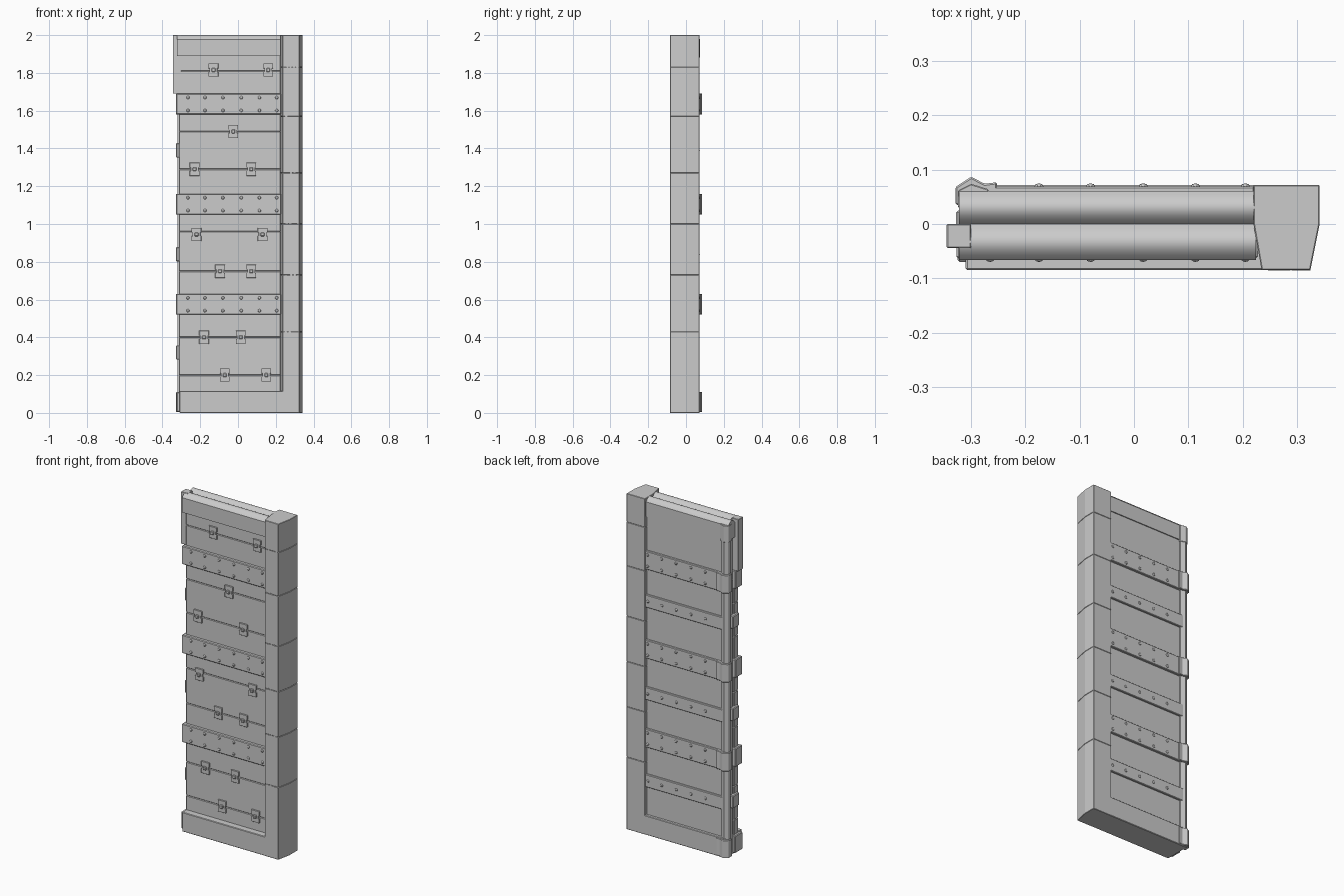
import bpy, bmesh, random
from mathutils import Matrix

if "Cube" in bpy.data.objects:
    bpy.data.objects.remove(bpy.data.objects["Cube"])

random.seed(3)


def finish(bm, name, bevel=0.0):
    bmesh.ops.recalc_face_normals(bm, faces=bm.faces)
    me = bpy.data.meshes.new(name)
    bm.to_mesh(me)
    bm.free()
    ob = bpy.data.objects.new(name, me)
    bpy.context.collection.objects.link(ob)
    if bevel:
        m = ob.modifiers.new("bevel", 'BEVEL')
        m.width, m.segments, m.limit_method = bevel, 1, 'ANGLE'
    return ob


def box(name, x0, x1, y0, y1, z0, z1, bevel=0.002):
    bm = bmesh.new()
    bmesh.ops.create_cube(bm, size=1)
    for v in bm.verts:
        v.co = ((x0 + x1) / 2 + v.co.x * (x1 - x0),
                (y0 + y1) / 2 + v.co.y * (y1 - y0),
                (z0 + z1) / 2 + v.co.z * (z1 - z0))
    return finish(bm, name, bevel)


def prism(name, pts, a, b, axis='z', bevel=0.0):
    """Extrude a profile: (x, y) points along z, (y, z) along x, or (x, z) along y."""
    put = {'z': lambda p, q, t: (p, q, t),
           'x': lambda p, q, t: (t, p, q),
           'y': lambda p, q, t: (p, t, q)}[axis]
    bm = bmesh.new()
    lo = [bm.verts.new(put(p, q, a)) for p, q in pts]
    hi = [bm.verts.new(put(p, q, b)) for p, q in pts]
    bm.faces.new(lo)
    bm.faces.new(hi)
    n = len(pts)
    for i in range(n):
        j = (i + 1) % n
        bm.faces.new((lo[i], lo[j], hi[j], hi[i]))
    return finish(bm, name, bevel)


def rivets(name, xs, zs, y, side):
    """Rows of low domed rivets on a face looking toward side * y."""
    bm = bmesh.new()
    for x in xs:
        for z in zs:
            mat = Matrix.Translation((x, y, z)) @ Matrix.Diagonal((1, 0.7, 1, 1))
            bmesh.ops.create_uvsphere(bm, u_segments=8, v_segments=6, radius=0.0085, matrix=mat)
    return finish(bm, name)


RIVET_X = [-0.265, -0.175, -0.08, 0.017, 0.113, 0.205]
STRAPS = [(0.52, 0.63), (1.05, 1.16), (1.58, 1.69)]

# Tapered side post, stacked in chipped blocks
POST = [(0.22, 0.072), (0.342, 0.072), (0.342, 0.0), (0.325, -0.085), (0.235, -0.085), (0.22, 0.0)]
levels = [0, 0.43, 0.73, 1.0, 1.27, 1.57, 1.83, 2.0]
for i in range(7):
    prism("post_block", POST, levels[i], levels[i + 1], bevel=0.002)
for z in levels[1:-1]:
    for k in range(4):
        x = 0.25 + 0.02 * k + random.uniform(-0.006, 0.006)
        zz = z + random.uniform(-0.004, 0.004)
        box("joint_chip", x, x + 0.012, -0.0858, -0.08, zz - 0.002, zz + 0.002, 0)

# Bottom rail
prism("bottom_rail", [(-0.31, -0.085), (0.24, -0.085), (0.24, 0.072), (-0.31, 0.072)],
      0, 0.115, bevel=0.003)

# Core between the front and back boards
box("panel_core", -0.295, 0.23, -0.03, 0.045, 0.1, 1.96, 0)

# Front planks
seams = [0.11, 0.2, 0.4, 0.575, 0.75, 0.96, 1.105, 1.29, 1.49, 1.635, 1.81, 1.95]
for a, b in zip(seams, seams[1:]):
    box("front_plank", -0.313, 0.225, -0.045, -0.004, a, b, 0.0035)

# Back planks
backs = [0.1, 0.32, 0.575, 0.84, 1.105, 1.39, 1.635, 1.95]
for a, b in zip(backs, backs[1:]):
    box("back_plank", -0.31, 0.225, 0.004, 0.055, a, b, 0.002)

# Rounded top boards, front and back
for name, y0, y1 in (("front_top_board", -0.066, 0.0), ("back_top_board", 0.0, 0.061)):
    w = y1 - y0
    arch = [(y0 + w * t, 1.978 + 0.022 * (1 - (2 * t - 1) ** 2)) for t in [i / 8 for i in range(9)]]
    top = prism(name, [(y0, 1.89)] + arch + [(y1, 1.89)], -0.322, 0.225, 'x')
    top.data.shade_smooth()
    top.data.set_sharp_from_angle(angle=0.5)

# Latch edge plate on the upper free side
box("upper_edge_plate", -0.345, -0.3, -0.0445, 0.0, 1.69, 2.0)

# Iron straps with rivets, front and back
for a, b in STRAPS:
    m = (a + b) / 2
    box("front_strap", -0.327, 0.228, -0.064, 0.0, a, b, 0.004)
    rivets("front_strap_rivets", RIVET_X, (m - 0.034, m + 0.034), -0.064, -1)
    box("back_strap", -0.29, 0.222, 0.05, 0.069, a, b, 0.003)
    rivets("back_strap_rivets", RIVET_X[1:], (m - 0.034, m + 0.034), 0.069, 1)

# Narrow back bands and the clips around the free edge
for z in (0.32, 0.84, 1.39):
    box("back_band", -0.29, 0.222, 0.05, 0.067, z - 0.038, z + 0.038, 0.003)
    rivets("back_band_rivets", RIVET_X[1:], (z,), 0.067, 1)
    box("edge_clip", -0.328, -0.29, -0.035, 0.025, z - 0.038, z + 0.038, 0.004)

# Vertical hinge rod on the free edge
ROD = [(-0.32, 0.035), (-0.32, 0.06), (-0.30, 0.072), (-0.272, 0.062), (-0.272, 0.035)]
prism("hinge_rod", ROD, 0.02, 1.975, bevel=0.001)
prism("rod_cap", [(-0.324, 0.03), (-0.324, 0.062), (-0.30, 0.074), (-0.268, 0.064), (-0.268, 0.03)],
      1.88, 1.98, bevel=0.002)

# Peaked knuckles wrapped over the rod
KNUCKLE = [(-0.329, 0.035), (-0.329, 0.068), (-0.30, 0.087), (-0.275, 0.074), (-0.252, 0.077),
           (-0.252, 0.06), (-0.28, 0.05), (-0.31, 0.035)]
for a, b in [(0.004, 0.11)] + STRAPS:
    prism("hinge_knuckle", KNUCKLE, a, b, bevel=0.003)
box("bottom_edge_clip", -0.325, -0.3, -0.07, 0.0, 0.006, 0.11, 0.004)

# Notched clamp plates with square bolts over the plank seams
CLAMPS = [(-0.13, 1.815), (0.16, 1.815), (-0.025, 1.49), (-0.23, 1.29), (0.07, 1.29),
          (-0.22, 0.945), (0.13, 0.945), (-0.095, 0.75), (0.07, 0.75),
          (-0.18, 0.40), (0.015, 0.40), (-0.07, 0.2), (0.15, 0.2)]
for x, z in CLAMPS:
    half = [(0.026, 0.035), (0.026, 0.009), (0.021, 0.009), (0.021, -0.009), (0.026, -0.009), (0.026, -0.035)]
    outline = half + [(-p, -q) for p, q in half]
    prism("clamp_plate", [(x + p, z + q) for p, q in outline], -0.053, -0.04, 'y', 0.001)
    box("clamp_bolt", x - 0.01, x + 0.01, -0.062, -0.05, z - 0.01, z + 0.01, 0.003)
